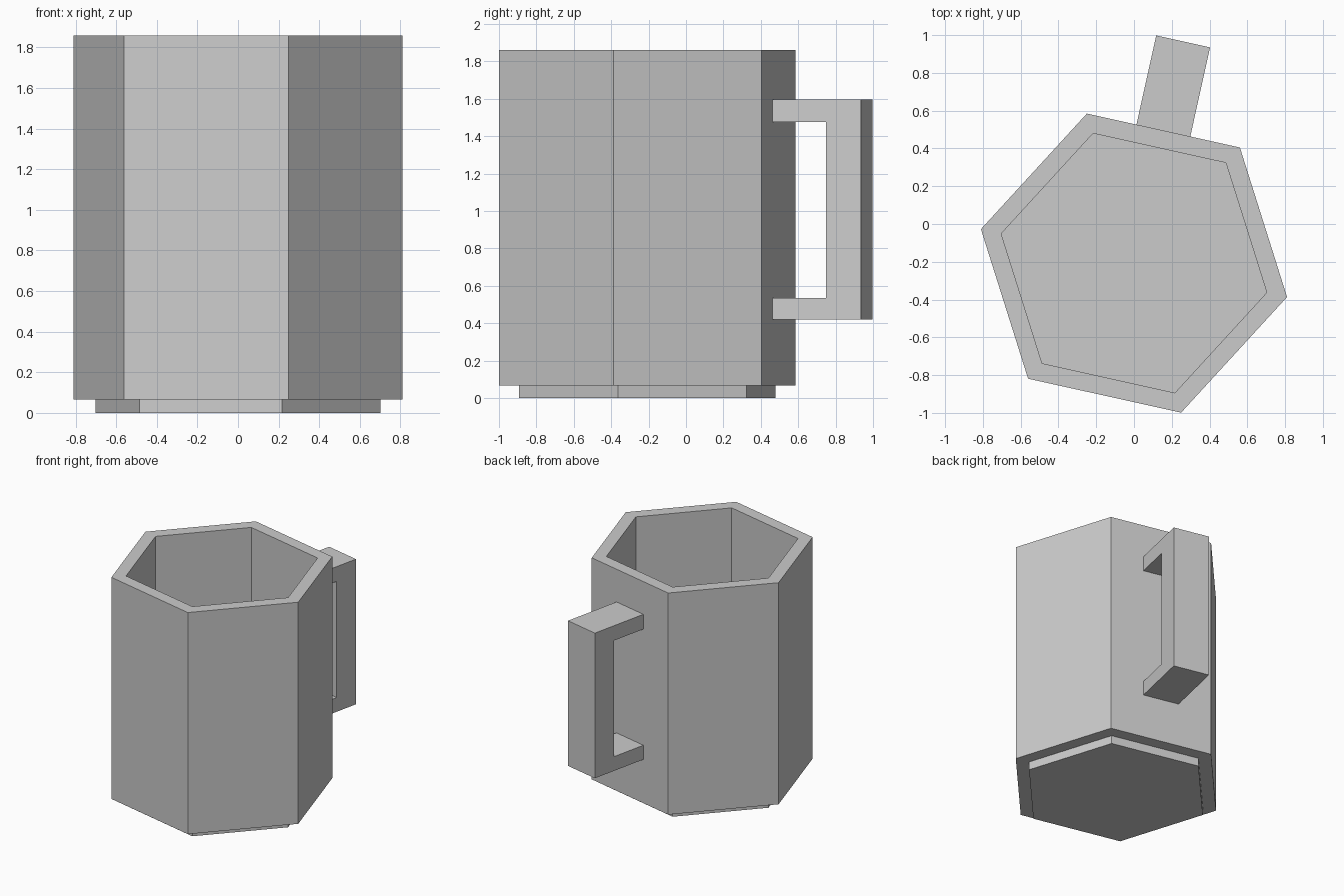
import bpy, bmesh
from math import cos, sin, pi, radians

if "Cube" in bpy.data.objects:
    bpy.data.objects.remove(bpy.data.objects["Cube"])

CENTRE_Y = -0.207
TURN = radians(47.5)
FACE = radians(77.5)          # direction the handle points


def finish(bm, name):
    bmesh.ops.recalc_face_normals(bm, faces=bm.faces[:])
    mesh = bpy.data.meshes.new(name)
    bm.to_mesh(mesh)
    bm.free()
    obj = bpy.data.objects.new(name, mesh)
    bpy.context.collection.objects.link(obj)
    return obj


# Cup: one hexagonal profile run from foot centre up, over the rim, down to the floor
def cup():
    profile = [(0.72, 0), (0.72, 0.066), (0.83, 0.066),
               (0.83, 1.86), (0.72, 1.86), (0.72, 0.066 + 0.004)]
    bm = bmesh.new()
    rings = [[bm.verts.new((r * cos(TURN + i * pi / 3),
                            CENTRE_Y + r * sin(TURN + i * pi / 3), z))
              for i in range(6)] for r, z in profile]
    for a, b in zip(rings, rings[1:]):
        for i in range(6):
            j = (i + 1) % 6
            bm.faces.new((a[i], a[j], b[j], b[i]))
    bm.faces.new(rings[0][::-1])
    bm.faces.new(rings[-1])
    return finish(bm, "cup")


# Handle: C-shaped profile (distance from cup axis, height) extruded sideways
def handle():
    profile = [(0.71, 0.42), (1.202, 0.42), (1.202, 1.595), (0.71, 1.595),
               (0.71, 1.475), (1.01, 1.475), (1.01, 0.535), (0.71, 0.535)]
    half = 0.146
    out, side = (cos(FACE), sin(FACE)), (sin(FACE), -cos(FACE))
    bm = bmesh.new()
    face = bm.faces.new([bm.verts.new((d * out[0] - half * side[0],
                                       CENTRE_Y + d * out[1] - half * side[1], z))
                         for d, z in profile])
    ext = bmesh.ops.extrude_face_region(bm, geom=[face], use_keep_orig=True)
    moved = [v for v in ext["geom"] if isinstance(v, bmesh.types.BMVert)]
    bmesh.ops.translate(bm, verts=moved,
                        vec=(2 * half * side[0], 2 * half * side[1], 0))
    return finish(bm, "handle")


cup()
handle()
